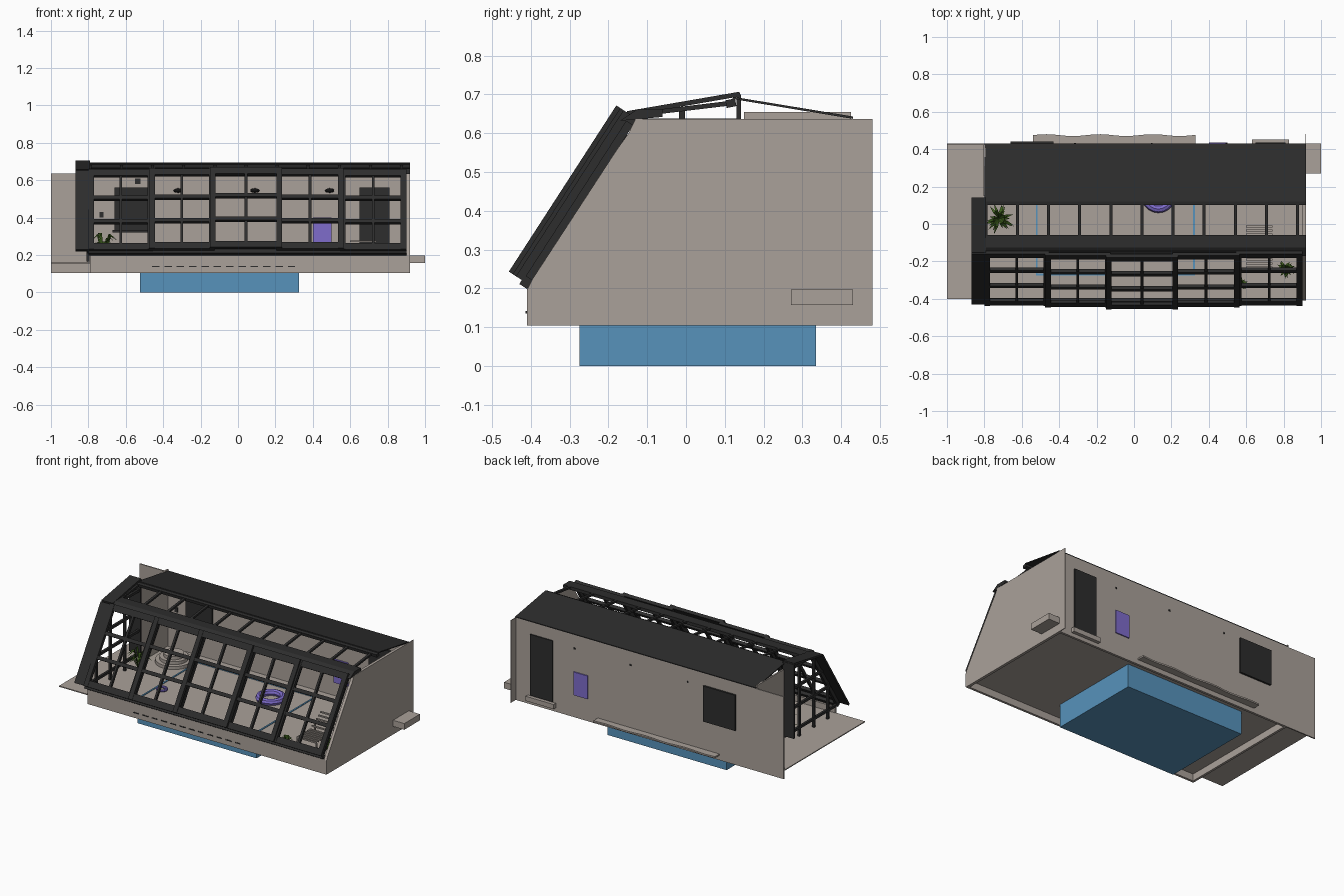
import bpy, bmesh, math, random
from mathutils import Vector as V

if "Cube" in bpy.data.objects:
    bpy.data.objects.remove(bpy.data.objects["Cube"])
random.seed(4)


def material(name, c):
    m = bpy.data.materials.new(name)
    m.diffuse_color = (*c, 1)
    m.use_nodes = True
    m.node_tree.nodes["Principled BSDF"].inputs["Base Color"].default_value = m.diffuse_color
    return m


STONE = material("warm_grey", (0.40, 0.355, 0.32))
DARK = material("charcoal", (0.026, 0.026, 0.026))
BLUE = material("pool_blue", (0.095, 0.29, 0.50))
PURPLE = material("violet", (0.21, 0.15, 0.60))
GREEN = material("leaf_green", (0.045, 0.11, 0.012))


def finish(name, bm, mat):
    bmesh.ops.recalc_face_normals(bm, faces=bm.faces)
    me = bpy.data.meshes.new(name)
    bm.to_mesh(me)
    bm.free()
    ob = bpy.data.objects.new(name, me)
    bpy.context.collection.objects.link(ob)
    me.materials.append(mat)
    return ob


def add_box(bm, x0, x1, y0, y1, z0, z1):
    r = bmesh.ops.create_cube(bm, size=1)
    for v in r["verts"]:
        v.co = V(((x0 + x1) / 2 + v.co.x * (x1 - x0),
                  (y0 + y1) / 2 + v.co.y * (y1 - y0),
                  (z0 + z1) / 2 + v.co.z * (z1 - z0)))


def boxes(name, mat, *items):
    bm = bmesh.new()
    for b in items:
        add_box(bm, *b)
    return finish(name, bm, mat)


def add_prism(bm, pts, x0, x1):
    # extrude a (y, z) profile along x
    f = bm.faces.new([bm.verts.new((x0, y, z)) for y, z in pts])
    r = bmesh.ops.extrude_face_region(bm, geom=[f])
    for g in r["geom"]:
        if isinstance(g, bmesh.types.BMVert):
            g.co.x = x1


def prism(name, mat, pts, x0, x1):
    bm = bmesh.new()
    add_prism(bm, pts, x0, x1)
    return finish(name, bm, mat)


def strip(a, b, t):
    # (y, z) profile of a sloping board from a to b, thickness t above the line
    d = (V(b) - V(a)).normalized()
    n = V((-d.y, d.x)) * t
    return [V(a), V(b), V(b) + n, V(a) + n]


# --- shell: walls, floor with a recess below, pool basin
prism("right_wall", STONE, [(-.41, .105), (-.41, .195), (-.395, .225), (-.18, .555),
                            (-.148, .60), (-.13, .637), (.43, .637), (.43, .105)], .902, .92)
boxes("right_wall_fin", STONE, (.916, .92, .43, .48, .105, .637))
boxes("back_wall", STONE, (-.79, .905, .415, .43, .105, .637))
boxes("back_wall_extension", STONE, (-1, -.79, .422, .43, .105, .637))
boxes("front_fascia", STONE, (-.79, .905, -.41, -.395, .105, .2))
boxes("left_plinth", STONE, (-.79, -.775, -.40, .42, .105, .16))
boxes("floor", STONE, (-.78, .905, -.40, .42, .15, .162))
boxes("side_terrace", STONE, (-1, -.78, -.40, .43, .156, .162))
boxes("left_wall_return", STONE, (-.805, -.795, .15, .425, .16, .655))
boxes("pool_basin", BLUE, (-.525, .325, -.275, .335, 0, .15))
px0, px1, py0, py1 = -.525, .325, -.275, .335
boxes("pool_edge", BLUE, (px0, px1, py0, py0 + .01, .16, .166), (px0, px1, py1 - .01, py1, .16, .166),
      (px0, px0 + .01, py0, py1, .16, .166), (px1 - .01, px1, py0, py1, .16, .166))
boxes("side_step", STONE, (.92, 1, .27, .43, .157, .197))
boxes("door_step", STONE, (.63, .83, .43, .452, .13, .16))

# wavy ledge behind the pool
bm = bmesh.new()
pts = [(-.54, .43)] + [(-.54 + .87 * i / 24, .475 + .005 * math.sin(i * .8)) for i in range(25)] + [(.33, .43)]
f = bm.faces.new([bm.verts.new((x, y, .135)) for x, y in pts])
r = bmesh.ops.extrude_face_region(bm, geom=[f])
bmesh.ops.translate(bm, vec=(0, 0, .01), verts=[g for g in r["geom"] if isinstance(g, bmesh.types.BMVert)])
finish("back_ledge", bm, STONE)
boxes("fascia_slots", DARK, *[(-.46 + i * .066, -.42 + i * .066, -.413, -.409, .136, .142) for i in range(12)])

# --- doors, window and panels, on both faces of the back wall
for tag, y0, y1 in (("inner", .405, .416), ("outer", .429, .437)):
    boxes("door_" + tag, DARK, (.65, .81, y0, y1, .165, .56))
    boxes("purple_panel_" + tag, PURPLE, (.40, .50, y0, y1, .25, .40))
boxes("window_inner", DARK, (-.66, -.47, .405, .416, .33, .56), (-.67, -.46, .395, .416, .32, .333))
boxes("window_outer", DARK, (-.66, -.43, .429, .442, .33, .56))
boxes("wall_sockets", DARK, (-.55, -.52, .41, .417, .58, .61), (-.74, -.72, .41, .417, .40, .43),
      *[(x, x + .01, .429, .434, .545, .555) for x in (-.32, .09, .49)])
bm = bmesh.new()
for x in (-.32, .09, .49):
    r = bmesh.ops.create_uvsphere(bm, u_segments=12, v_segments=6, radius=.025)
    for v in r["verts"]:
        v.co = V((x + v.co.x, .39 + v.co.y, .545 + v.co.z * .5))
finish("wall_lamps", bm, DARK)

# --- sloped glazing: five framed sashes, the middle one furthest out
A = V((-.413, .215))
D = V((.275, .425)).normalized()
N = V((-D.y, D.x))


def sash_bar(bm, x0, x1, s0, s1, off, t):
    add_prism(bm, [A + D * s + N * o for s, o in
                   ((s0, off), (s1, off), (s1, off + t), (s0, off + t))], x0, x1)


sashes = [(-.80, -.455, .008), (-.475, -.125, .018), (-.15, .235, .03), (.205, .565, .018), (.545, .90, .008)]
for i, (x0, x1, off) in enumerate(sashes):
    bm = bmesh.new()
    w, xm = .03, (x0 + x1) / 2
    L = .51
    sash_bar(bm, x0, x0 + w, 0, L, off, .022)
    sash_bar(bm, x1 - w, x1, 0, L, off, .022)
    sash_bar(bm, xm - .007, xm + .007, 0, L, off, .018)
    for s0, s1 in ((0, .04), (.172, .194), (.322, .344), (.47, L)):
        sash_bar(bm, x0, x1, s0, s1, off, .02)
    finish("front_sash_%d" % (i + 1), bm, DARK)
bm = bmesh.new()
for s0, s1 in ((-.012, .015), (.49, .51)):
    sash_bar(bm, -.80, .90, s0, s1, -.012, .024)
for x in (-.795, -.465, -.137, .22, .555, .885):
    sash_bar(bm, x - .01, x + .01, 0, .5, -.012, .022)
finish("sash_rails", bm, DARK)

# --- ridge, top glazing bars and dark roof
prism("ridge_beam", DARK, [(-.17, .632), (-.06, .642), (-.06, .662), (-.125, .662)], -.80, .92)
bm = bmesh.new()
for i in range(11):
    x = -.79 + i * .1665
    add_prism(bm, strip((-.08, .648), (.12, .672), .012), x - .008, x + .008)
add_prism(bm, strip((.105, .665), (.13, .670), .02), -.80, .92)
finish("top_glazing_bars", bm, DARK)
prism("dark_roof", DARK, strip((.43, .637), (.12, .688), -.006), -.80, .92)

# --- left gable: edge boards and lattice
bm = bmesh.new()
add_prism(bm, strip((-.42, .222), (-.15, .645), .012), -.87, -.79)
add_prism(bm, strip((-.15, .645), (.14, .695), .012), -.87, -.79)
add_box(bm, -.87, -.79, .13, .142, .22, .70)
for y, z in ((-.30, .40), (-.16, .62), (-.01, .665)):
    add_box(bm, -.81, -.795, y - .008, y + .008, .165, z)
for z, y in ((.22, -.41), (.37, -.32), (.495, -.24), (.63, -.15)):
    add_box(bm, -.81, -.795, y, .14, z - .008, z + .008)
finish("left_gable_frame", bm, DARK)

# --- furniture: lounger, round steps, violet floats
bm = bmesh.new()
for i in range(12):
    y = -.26 + i * .022
    z = .20 + max(0, i - 6) * .014
    add_box(bm, .60, .74, y, y + .01, z, z + .008)
for x in (.60, .735):
    add_box(bm, x, x + .008, -.26, -.25, .16, .20)
    add_box(bm, x, x + .008, -.08, -.07, .16, .22)
finish("lounger", bm, STONE)
bm = bmesh.new()
for i in range(3):
    r = bmesh.ops.create_cone(bm, cap_ends=True, segments=28, radius1=.11 - i * .025, radius2=.11 - i * .025, depth=.02)
    bmesh.ops.translate(bm, vec=(-.64, .26, .172 + i * .02), verts=r["verts"])
finish("round_steps", bm, STONE)
for n, x, y, R in (("large", .13, .15, .07), ("small", -.46, -.12, .028)):
    bpy.ops.mesh.primitive_torus_add(major_segments=20, minor_segments=8, major_radius=R,
                                     minor_radius=R * .3, location=(x, y, .18))
    ob = bpy.context.object
    ob.name = "violet_float_" + n
    ob.data.materials.append(PURPLE)
    bpy.ops.object.shade_smooth_by_angle()

# --- plants: arching narrow leaves
for i, (px, py, h) in enumerate(((-.72, .03, .16), (.57, -.32, .07), (.81, -.24, .09))):
    bm = bmesh.new()
    for k in range(26):
        a = random.uniform(0, 2 * math.pi)
        reach = h * random.uniform(.3, .6)
        top = h * random.uniform(.5, 1)
        d, s = V((math.cos(a), math.sin(a), 0)), V((-math.sin(a), math.cos(a), 0)) * .008
        o = V((px, py, .162))
        m, e = o + d * reach * .5 + V((0, 0, top)), o + d * reach + V((0, 0, top * .8))
        p = [bm.verts.new(c) for c in (o - s * .4, o + s * .4, m + s, e, m - s)]
        bm.faces.new((p[0], p[1], p[2], p[4]))
        bm.faces.new((p[4], p[2], p[3]))
    finish("plant_%d" % (i + 1), bm, GREEN)
